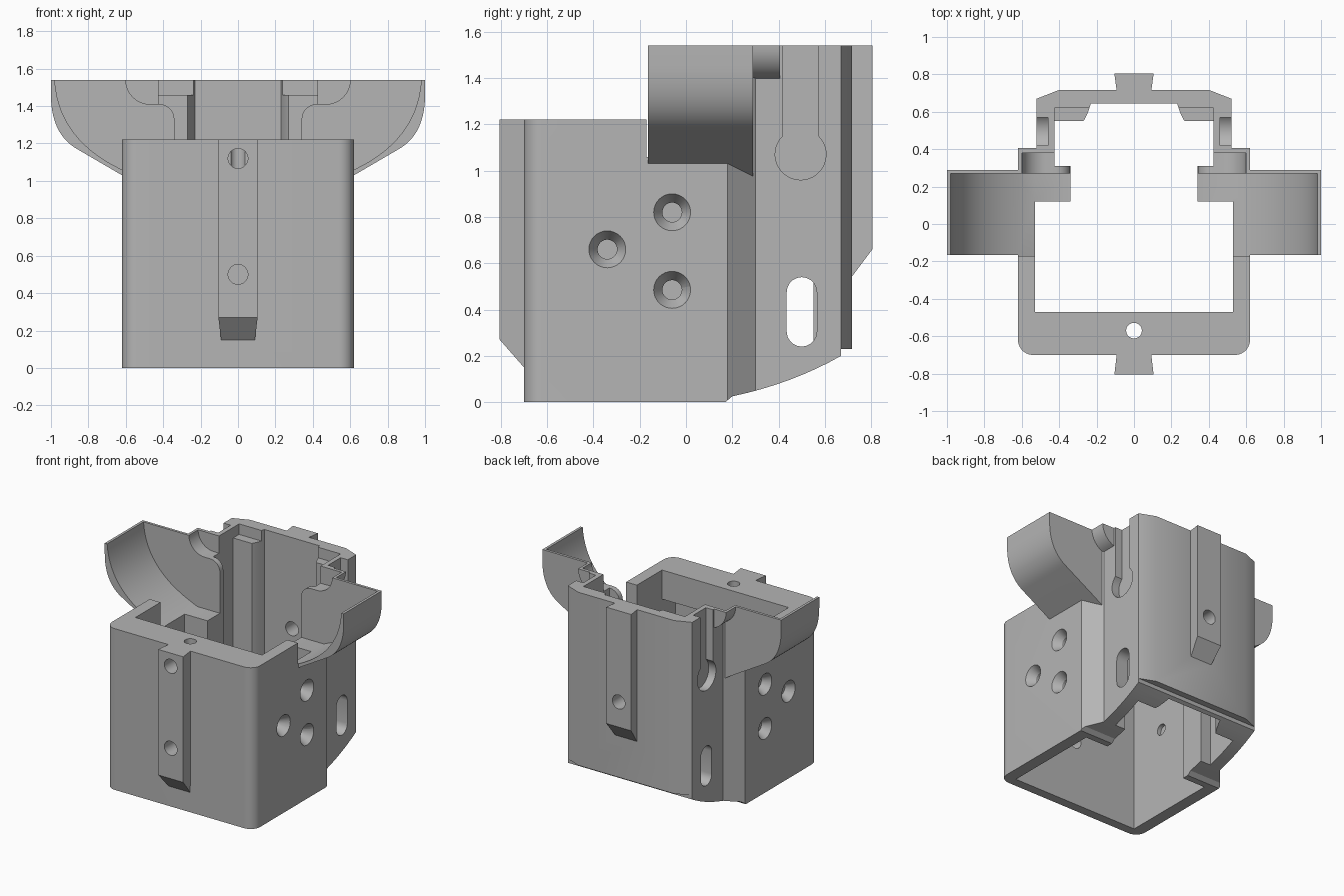
import bpy, bmesh, math
from mathutils import Matrix, Vector

if "Cube" in bpy.data.objects:
    bpy.data.objects.remove(bpy.data.objects["Cube"])

grey = bpy.data.materials.new("plain_grey")
grey.use_nodes = True
colour = (0.46, 0.46, 0.46, 1)
grey.diffuse_color = colour
grey.node_tree.nodes["Principled BSDF"].inputs["Base Color"].default_value = colour


def finish(name, bm):
    bmesh.ops.recalc_face_normals(bm, faces=bm.faces)
    mesh = bpy.data.meshes.new(name)
    bm.to_mesh(mesh)
    bm.free()
    mesh.materials.append(grey)
    ob = bpy.data.objects.new(name, mesh)
    bpy.context.collection.objects.link(ob)
    return ob


def prism(name, pts, axis, a, b):
    """Extrude a closed 2D profile along an axis from a to b."""
    place = {"x": lambda u, v, w: (w, u, v),
             "y": lambda u, v, w: (u, w, v),
             "z": lambda u, v, w: (u, v, w)}[axis]
    bm = bmesh.new()
    low = [bm.verts.new(place(u, v, a)) for u, v in pts]
    high = [bm.verts.new(place(u, v, b)) for u, v in pts]
    bm.faces.new(low)
    bm.faces.new(high[::-1])
    for i in range(len(pts)):
        j = (i + 1) % len(pts)
        bm.faces.new((low[i], low[j], high[j], high[i]))
    return finish(name, bm)


def box(name, x0, x1, y0, y1, z0, z1):
    return prism(name, [(x0, y0), (x1, y0), (x1, y1), (x0, y1)], "z", z0, z1)


def rod(name, start, end, r1, r2=None):
    """Cylinder or cone between two points."""
    start, end = Vector(start), Vector(end)
    d = end - start
    bm = bmesh.new()
    turn = d.to_track_quat("Z", "Y").to_matrix().to_4x4()
    bmesh.ops.create_cone(bm, cap_ends=True, segments=32, radius1=r1,
                          radius2=r1 if r2 is None else r2, depth=d.length,
                          matrix=Matrix.Translation((start + end) / 2) @ turn)
    return finish(name, bm)


def arc(cx, cy, r, a0, a1, n=10):
    return [(cx + r * math.cos(math.radians(a0 + (a1 - a0) * i / n)),
             cy + r * math.sin(math.radians(a0 + (a1 - a0) * i / n))) for i in range(n + 1)]


def bend(p, c, q, n=14):
    """Points of a quadratic curve."""
    return [tuple((1 - t) ** 2 * p[k] + 2 * t * (1 - t) * c[k] + t * t * q[k] for k in (0, 1))
            for t in (i / n for i in range(n + 1))]


def mirrored(half):
    return half + [(-x, y) for x, y in reversed(half)]


def flip(pts, s):
    return [(s * u, v) for u, v in pts]


def combine(tool, mode):
    mod = body.modifiers.new("combine", "BOOLEAN")
    mod.operation, mod.solver, mod.object = mode, "EXACT", tool
    bpy.context.view_layer.objects.active = body
    bpy.ops.object.modifier_apply(modifier=mod.name)
    bpy.data.objects.remove(tool)


def cut(tool):
    combine(tool, "DIFFERENCE")


def add(tool):
    combine(tool, "UNION")


TOP, RIM = 1.54, 1.22

# Housing shell with rounded front corners and a narrower back
outline = mirrored(arc(0.54, -0.62, 0.08, -90, 0) +
                   [(0.62, 0.18), (0.52, 0.30), (0.52, 0.67), (0.40, 0.717)])
body = prism("housing", outline, "z", 0, TOP)
cut(box("front_step", -0.8, 0.8, -1, 0.27, RIM, 2))

# Side wings and cable bumps
wing = [(0.52, 0.97), (0.62, 1.03)] + bend((0.86, 1.17), (1.0, 1.25), (1.0, 1.46)) + \
       [(1.0, TOP), (0.52, TOP)]
bump = [(0.45, TOP), (0.45, 1.395)] + arc(0.47, TOP, 0.15, -90, 0)
for s in (1, -1):
    add(prism("wing", flip(wing, s), "y", -0.165, 0.29))
    add(prism("cable_bump", flip(bump, s), "y", 0.28, 0.405))


# Dovetail rails, front and back, narrower at the root
def rail(name, side, root, foot, heel, top):
    pts = [(side * (root - 0.02), foot), (side * root, foot), (side * 0.805, heel),
           (side * 0.805, top), (side * (root - 0.02), top)]
    ob = prism(name, pts, "x", -0.105, 0.105)
    for v in ob.data.vertices:
        if abs(v.co.y) < 0.75:
            v.co.x *= 0.86
    add(ob)


rail("front_rail", -1, 0.70, 0.15, 0.27, RIM)
rail("back_rail", 1, 0.715, 0.54, 0.66, TOP)

# Main cavity, top opening, neck and rear chamber
cut(box("main_cavity", -0.53, 0.53, -0.63, 0.12, -0.1, 1.0))
cut(box("top_opening", -0.53, 0.53, -0.47, 0.12, 0.9, 2))
cut(box("neck", -0.34, 0.34, 0.1, 0.32, -0.1, 2))
chamber = mirrored([(0.425, 0.31), (0.425, 0.55)] +
                   bend((0.27, 0.55), (0.25, 0.58), (0.23, 0.645), 6))
cut(prism("rear_chamber", chamber, "z", -0.1, 2))
cut(box("rib_top", -0.425, 0.425, 0.4, 0.62, 1.46, 2))

# Curved foot under the back
foot = [(0.17, -0.1), (0.17, 0)] + bend((0.2, 0.025), (0.46, 0.08), (0.67, 0.2), 8) + \
       [(0.67, 0.23), (1, 0.23), (1, -0.1)]
cut(prism("foot_trim", foot, "x", -1, 1))

# Repeated details on both sides
hollow = [(0.3, 2), (0.3, 1.02), (0.53, 1.02)] + \
         bend((0.62, 1.06), (0.96, 1.22), (0.98, TOP)) + [(0.98, 2)]
groove = [(0.3, 2), (0.3, 1.32)] + arc(0.42, 1.33, 0.08, 180, 90, 6) + \
         arc(0.47, TOP, 0.13, -90, 0) + [(0.60, 2)]
keyhole = arc(0.495, 1.07, 0.11, 133, 407, 28) + [(0.57, 2), (0.42, 2)]
slot = arc(0.5, 0.475, 0.065, 0, 180) + arc(0.5, 0.305, 0.065, 180, 360)
for s in (1, -1):
    cut(prism("wing_hollow", flip(hollow, s), "y", -0.17, 0.27))
    cut(prism("cable_groove", flip(groove, s), "y", 0.25, 0.38))
    cut(prism("keyhole", keyhole, "x", s * 0.46, s * 0.7))
    cut(prism("side_slot", slot, "x", s * 0.3, s * 0.7))
    for y, z in ((-0.06, 0.82), (-0.34, 0.66), (-0.06, 0.485)):
        cut(rod("screw_hole", (s * 0.45, y, z), (s * 0.7, y, z), 0.042))
        cut(rod("countersink", (s * 0.56, y, z), (s * 0.63, y, z), 0.042, 0.086))

# Rail holes and the vertical hole through the lip
for z in (0.5, 1.12):
    cut(rod("front_hole", (0, -0.9, z), (0, -0.55, z), 0.053))
cut(rod("back_hole", (0, 0.6, 0.85), (0, 0.9, 0.85), 0.053))
cut(rod("lip_hole", (0, -0.57, 0.9), (0, -0.57, 1.4), 0.042))

# Smooth curved faces, keep edges crisp
bpy.ops.object.select_all(action="DESELECT")
body.select_set(True)
bpy.context.view_layer.objects.active = body
bpy.ops.object.shade_smooth_by_angle(angle=math.radians(25))
